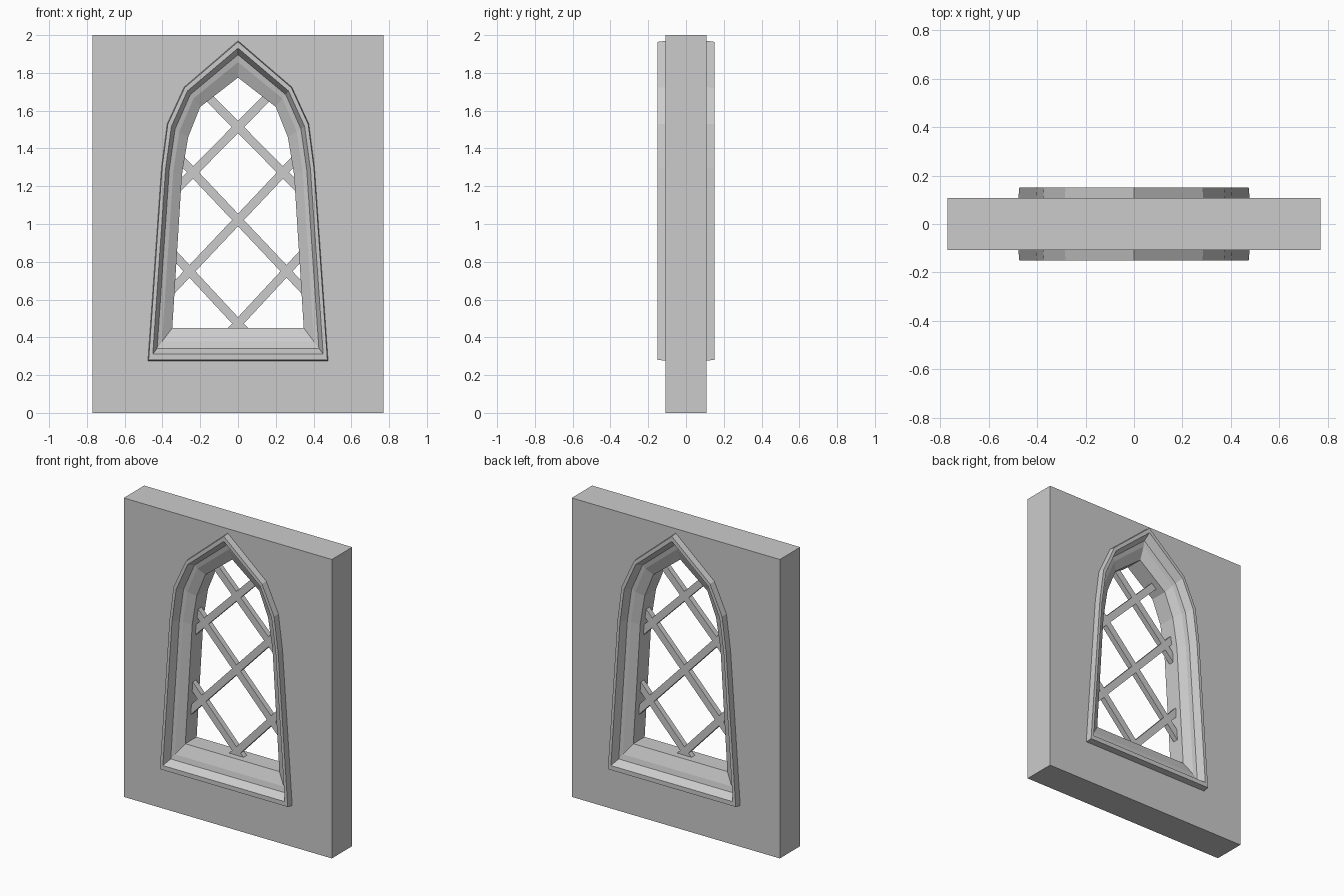
import bpy, bmesh, math
from mathutils import Matrix

if "Cube" in bpy.data.objects:
    bpy.data.objects.remove(bpy.data.objects["Cube"])

WALL_X, WALL_Y, WALL_Z = 0.77, 0.108, 2.0

# Right half of the pointed arch, bottom to apex: outer edge and inner opening
OUTER = [(0.477, 0.276), (0.405, 1.30), (0.375, 1.53), (0.285, 1.725), (0, 1.97)]
INNER = [(0.348, 0.45), (0.297, 1.26), (0.264, 1.46), (0.20, 1.62), (0, 1.775)]


def outline(t, y):
    """Arch loop blended between outer (0) and inner (1), anticlockwise from the front."""
    half = [(a[0] + (b[0] - a[0]) * t, a[1] + (b[1] - a[1]) * t)
            for a, b in zip(OUTER, INNER)]
    left = [(-x, z) for x, z in reversed(half[:-1])]
    return [(x, y, z) for x, z in half + left]


def make_object(name, bm):
    mesh = bpy.data.meshes.new(name)
    bm.to_mesh(mesh)
    bm.free()
    ob = bpy.data.objects.new(name, mesh)
    bpy.context.collection.objects.link(ob)
    return ob


def add_loop(bm, pts):
    verts = [bm.verts.new(p) for p in pts]
    edges = [bm.edges.new((v, verts[(i + 1) % len(verts)])) for i, v in enumerate(verts)]
    return verts, edges


# Wall slab with an arched hole
bm = bmesh.new()
corners = [(-WALL_X, 0), (WALL_X, 0), (WALL_X, WALL_Z), (-WALL_X, WALL_Z)]
rims = []
for y in (-WALL_Y, WALL_Y):
    rim, e1 = add_loop(bm, [(x, y, z) for x, z in corners])
    _, e2 = add_loop(bm, outline(0, y))
    bmesh.ops.triangle_fill(bm, edges=e1 + e2, use_beauty=True, normal=(0, y, 0))
    rims.append(rim)
for i in range(4):
    j = (i + 1) % 4
    bm.faces.new((rims[0][i], rims[0][j], rims[1][j], rims[1][i])[::-1])
bmesh.ops.recalc_face_normals(bm, faces=bm.faces)
make_object("wall", bm)

# Moulded window surround: (blend, depth) profile, mirrored front to back
profile = [(0, 0.108), (0.03, 0.15), (0.20, 0.15), (0.38, 0.10), (0.58, 0.092), (1, 0.06)]
sections = [(t, -y) for t, y in profile] + [(t, y) for t, y in reversed(profile)]
bm = bmesh.new()
rings = [[bm.verts.new(p) for p in outline(t, y)] for t, y in sections]
for a, b in zip(rings, rings[1:]):
    n = len(a)
    for i in range(n):
        j = (i + 1) % n
        bm.faces.new((a[i], a[j], b[j], b[i]))
make_object("window_surround", bm)

# Diagonal lattice bars, each mirrored left to right
BARS = [((-0.32, 1.19), (0.17, 1.685)),
        ((-0.36, 0.64), (0.32, 1.36)),
        ((-0.04, 0.43), (0.35, 0.85))]
bm = bmesh.new()
for (x0, z0), (x1, z1) in BARS:
    for s in (1, -1):
        dx, dz = s * (x1 - x0), z1 - z0
        m = (Matrix.Translation((s * (x0 + x1) / 2, 0, (z0 + z1) / 2))
             @ Matrix.Rotation(-math.atan2(dz, dx), 4, 'Y')
             @ Matrix.Diagonal((math.hypot(dx, dz), 0.036, 0.046, 1)))
        bmesh.ops.create_cube(bm, size=1, matrix=m)
make_object("lattice_bars", bm)
